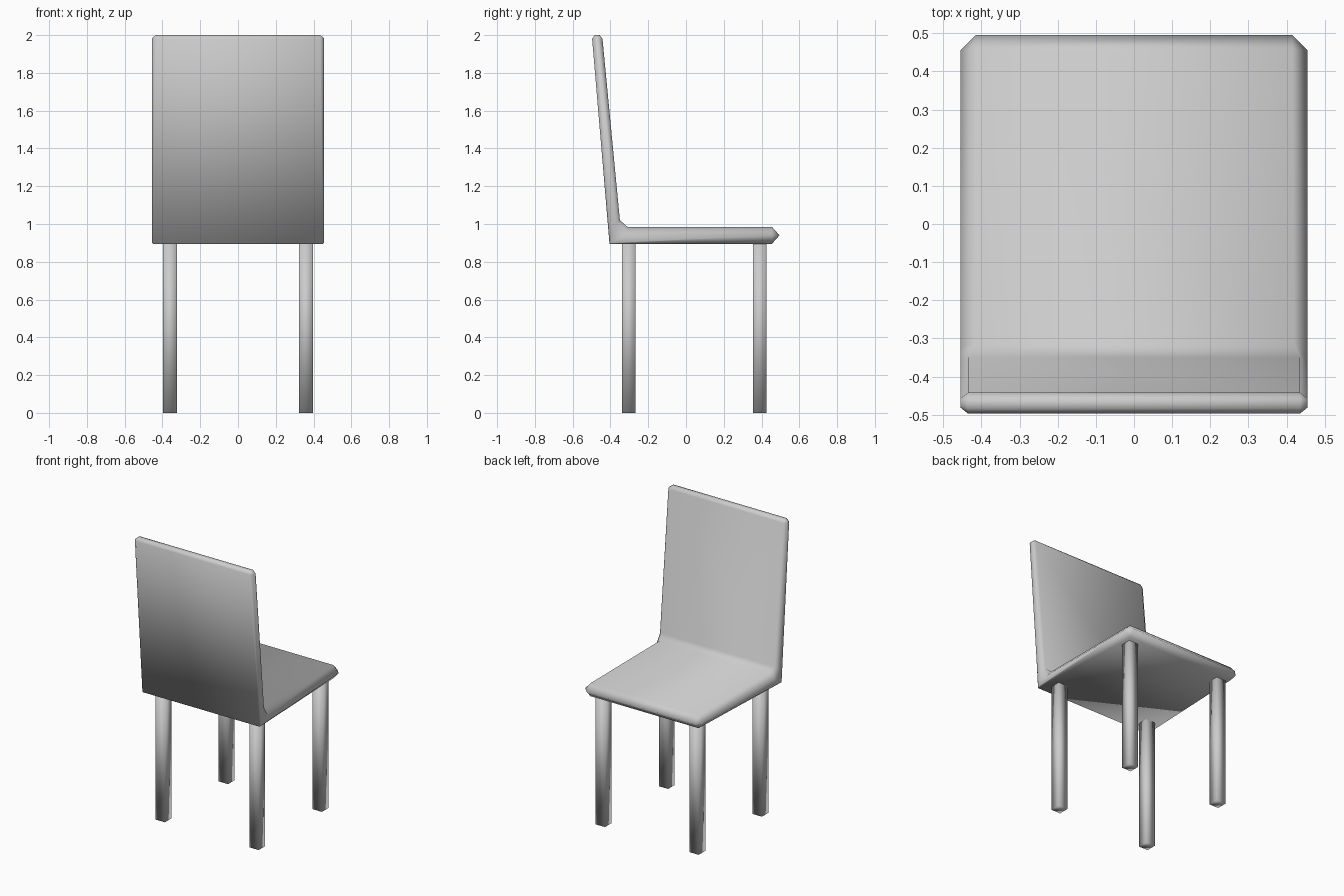
import bpy, bmesh

if "Cube" in bpy.data.objects:
    bpy.data.objects.remove(bpy.data.objects["Cube"])


def make_object(name, bm):
    bmesh.ops.recalc_face_normals(bm, faces=bm.faces)
    for f in bm.faces:
        f.smooth = True
    mesh = bpy.data.meshes.new(name)
    bm.to_mesh(mesh)
    bm.free()
    obj = bpy.data.objects.new(name, mesh)
    bpy.context.collection.objects.link(obj)
    return obj


# Seat and backrest shell: side profile (y, z, half width) and its narrower side edge (y, z)
profile = [
    ((-0.405, 0.895, 0.450), (-0.398, 0.900)),
    ((0.455, 0.895, 0.415), (0.455, 0.940)),
    ((0.495, 0.940, 0.415), (0.455, 0.940)),
    ((0.455, 0.985, 0.415), (0.455, 0.940)),
    ((-0.310, 0.985, 0.420), (-0.325, 0.945)),
    ((-0.350, 1.020, 0.435), (-0.365, 1.010)),
    ((-0.442, 1.980, 0.435), (-0.457, 1.980)),
    ((-0.457, 2.000, 0.435), (-0.462, 1.985)),
    ((-0.483, 2.000, 0.435), (-0.476, 1.985)),
    ((-0.497, 1.980, 0.435), (-0.481, 1.980)),
]
EDGE_X = 0.455

bm = bmesh.new()
loops = [
    [bm.verts.new((-EDGE_X, y, z)) for _, (y, z) in profile],
    [bm.verts.new((-x, y, z)) for (y, z, x), _ in profile],
    [bm.verts.new((x, y, z)) for (y, z, x), _ in profile],
    [bm.verts.new((EDGE_X, y, z)) for _, (y, z) in profile],
]
n = len(profile)
for a, b in zip(loops, loops[1:]):
    for i in range(n):
        j = (i + 1) % n
        bm.faces.new((a[i], a[j], b[j], b[i]))
bm.faces.new(loops[0])
bm.faces.new(loops[-1])
bmesh.ops.remove_doubles(bm, verts=bm.verts, dist=0.0005)
make_object("seat_and_backrest", bm)


# Square legs
def add_leg(name, x, y, width=0.072, height=0.90):
    bm = bmesh.new()
    bmesh.ops.create_cube(bm, size=1.0)
    bmesh.ops.scale(bm, vec=(width, width, height), verts=bm.verts)
    bmesh.ops.translate(bm, vec=(x, y, height / 2), verts=bm.verts)
    make_object(name, bm)


for side, x in (("left", -0.36), ("right", 0.36)):
    add_leg("backrest_leg_" + side, x, -0.303)
    add_leg("seat_edge_leg_" + side, x, 0.39)
